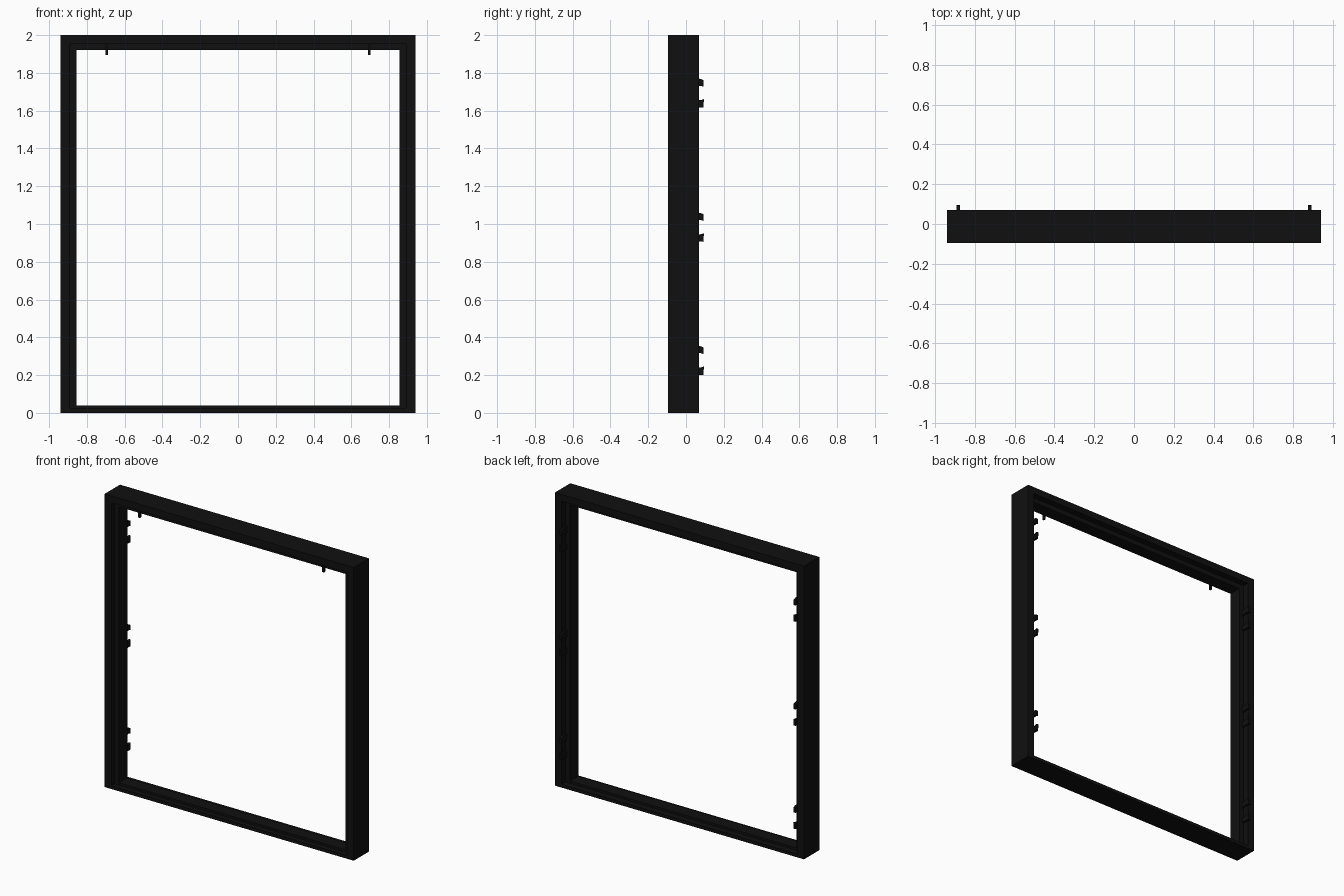
import bpy, bmesh

if "Cube" in bpy.data.objects:
    bpy.data.objects.remove(bpy.data.objects["Cube"])

black = bpy.data.materials.new("black_paint")
black.diffuse_color = (0.005, 0.005, 0.005, 1)
black.use_nodes = True
black.node_tree.nodes["Principled BSDF"].inputs["Base Color"].default_value = black.diffuse_color


def finish(name, bm):
    bmesh.ops.recalc_face_normals(bm, faces=bm.faces)
    me = bpy.data.meshes.new(name)
    bm.to_mesh(me)
    bm.free()
    me.materials.append(black)
    ob = bpy.data.objects.new(name, me)
    bpy.context.collection.objects.link(ob)
    return ob


def prism(name, outline, x0, x1):
    """Extrude a (y, z) outline along x."""
    bm = bmesh.new()
    f = bm.faces.new([bm.verts.new((x0, y, z)) for y, z in outline])
    ext = bmesh.ops.extrude_face_region(bm, geom=[f])["geom"]
    moved = [v for v in ext if isinstance(v, bmesh.types.BMVert)]
    bmesh.ops.translate(bm, verts=moved, vec=(x1 - x0, 0, 0))
    return finish(name, bm)


def mirror_x(ob):
    ob.modifiers.new("mirror", 'MIRROR').use_axis[0] = True


# Frame: rebated profile (depth y, inward width w) swept round the opening
profile = [(-.095, 0), (-.095, .05), (-.06, .05), (-.06, .085),
           (.028, .085), (.028, .05), (.07, .05), (.07, 0)]
HEAD, SILL = .94, .45   # height of head and sill relative to jamb width
bm = bmesh.new()
rings = []
for sx, top in ((-1, 0), (1, 0), (1, 1), (-1, 1)):
    rings.append([bm.verts.new((sx * (.94 - w), y,
                                2 - w * HEAD if top else w * SILL))
                  for y, w in profile])
n = len(profile)
for i in range(4):
    a, b = rings[i], rings[(i + 1) % 4]
    for j in range(n):
        k = (j + 1) % n
        bm.faces.new((a[j], a[k], b[k], b[j]))
finish("door_frame", bm)

# Hinge tabs: upper and lower flag with a curled knuckle, three per jamb
for i, z in enumerate((.275, .98, 1.69)):
    for label, zc, s in (("upper", z + .058, 1), ("lower", z - .052, -1)):
        tab = [(.03, zc - .02), (.074, zc - .016 * s), (.092, zc - .021 * s),
               (.092, zc + .014 * s), (.074, zc + .021 * s), (.03, zc + .02)]
        if s < 0:
            tab = [(.03, zc - .02), (.092, zc - .022), (.095, zc + .023),
                   (.08, zc + .018), (.03, zc + .014)]
        mirror_x(prism(f"hinge_tab_{label}_{i}", tab, .876, .892))

# Latch pins hanging from the head, in front of the door stop
pin = [(-.075, 1.895), (-.06, 1.895), (-.06, 1.96), (-.075, 1.96)]
mirror_x(prism("latch_pin", pin, .688, .701))
